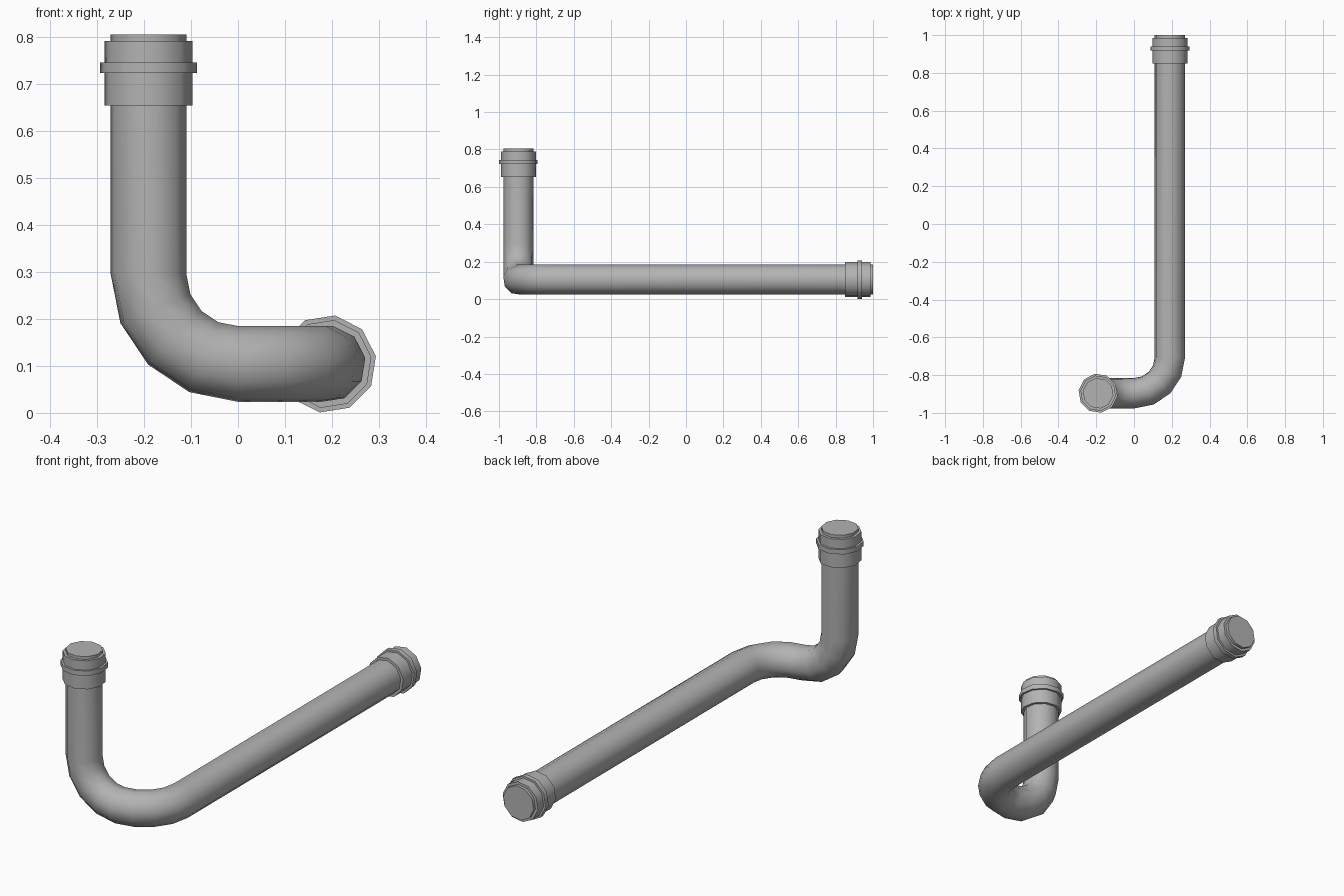
import bpy, bmesh, math
from mathutils import Vector

cube = bpy.data.objects.get("Cube")
if cube:
    bpy.data.objects.remove(cube, do_unlink=True)

SIDES = 10
PHASE = math.radians(9)
PIPE_R, SLEEVE_R, FLANGE_R = 0.0815, 0.0945, 0.1043
BEND_R, BEND_STEPS = 0.19, 4
LOW_Z, TOP_Z = 0.104, 0.804       # run height, riser top
FRONT_Y, BACK_Y = -0.896, 1.0     # riser position, run end
X, Y, Z = Vector((1, 0, 0)), Vector((0, 1, 0)), Vector((0, 0, 1))

grey = bpy.data.materials.new("pipe grey")
grey.use_nodes = True
colour = (0.45, 0.45, 0.45, 1)
grey.diffuse_color = colour
grey.node_tree.nodes["Principled BSDF"].inputs["Base Color"].default_value = colour


def sweep(name, sections, closed=False):
    """Skin rings given as (centre, u axis, v axis, radius)."""
    bm = bmesh.new()
    rings = []
    for centre, u, v, r in sections:
        angles = [PHASE + math.tau * i / SIDES for i in range(SIDES)]
        rings.append([bm.verts.new(centre + r * (math.cos(a) * u + math.sin(a) * v))
                      for a in angles])
    pairs = list(zip(rings, rings[1:]))
    if closed:
        pairs.append((rings[-1], rings[0]))
    else:
        bm.faces.new(rings[0])
        bm.faces.new(rings[-1])
    for a, b in pairs:
        for i in range(SIDES):
            j = (i + 1) % SIDES
            bm.faces.new((a[i], a[j], b[j], b[i]))
    bmesh.ops.recalc_face_normals(bm, faces=bm.faces)
    mesh = bpy.data.meshes.new(name)
    bm.to_mesh(mesh)
    bm.free()
    mesh.materials.append(grey)
    obj = bpy.data.objects.new(name, mesh)
    bpy.context.collection.objects.link(obj)
    bpy.ops.object.select_all(action='DESELECT')
    obj.select_set(True)
    bpy.context.view_layer.objects.active = obj
    bpy.ops.object.shade_smooth_by_angle(angle=math.radians(42))
    return obj


# Pipe: riser, bend to the side, bend to the back, long run
top = Vector((-BEND_R, FRONT_Y, TOP_Z))
end = Vector((BEND_R, BACK_Y, LOW_Z))
path = [(top, -Y, X, PIPE_R)]
hub_a = Vector((0, FRONT_Y, LOW_Z + BEND_R))
hub_b = Vector((0, FRONT_Y + BEND_R, LOW_Z))
steps = [math.pi / 2 * i / BEND_STEPS for i in range(BEND_STEPS + 1)]
for t in steps:
    inward = math.cos(t) * X + math.sin(t) * Z
    path.append((hub_a - BEND_R * inward, -Y, inward, PIPE_R))
for t in steps[1:]:
    outward = math.sin(t) * X - math.cos(t) * Y
    path.append((hub_b + BEND_R * outward, outward, Z, PIPE_R))
path.append((end, X, Z, PIPE_R))
sweep("pipe", path)


# Couplings: sleeve with a raised flange, set back from each pipe end
def coupling(prefix, tip, back, u, v):
    def collar(name, near, far, inner, outer):
        profile = [(near, inner), (near, outer), (far, outer), (far, inner)]
        sweep(prefix + name, [(tip + back * d, u, v, r) for d, r in profile], True)
    collar("_sleeve", 0.014, 0.151, PIPE_R * 0.97, SLEEVE_R)
    collar("_flange", 0.059, 0.082, SLEEVE_R * 0.97, FLANGE_R)


coupling("riser", top, -Z, -Y, X)
coupling("run", end, -Y, X, Z)
